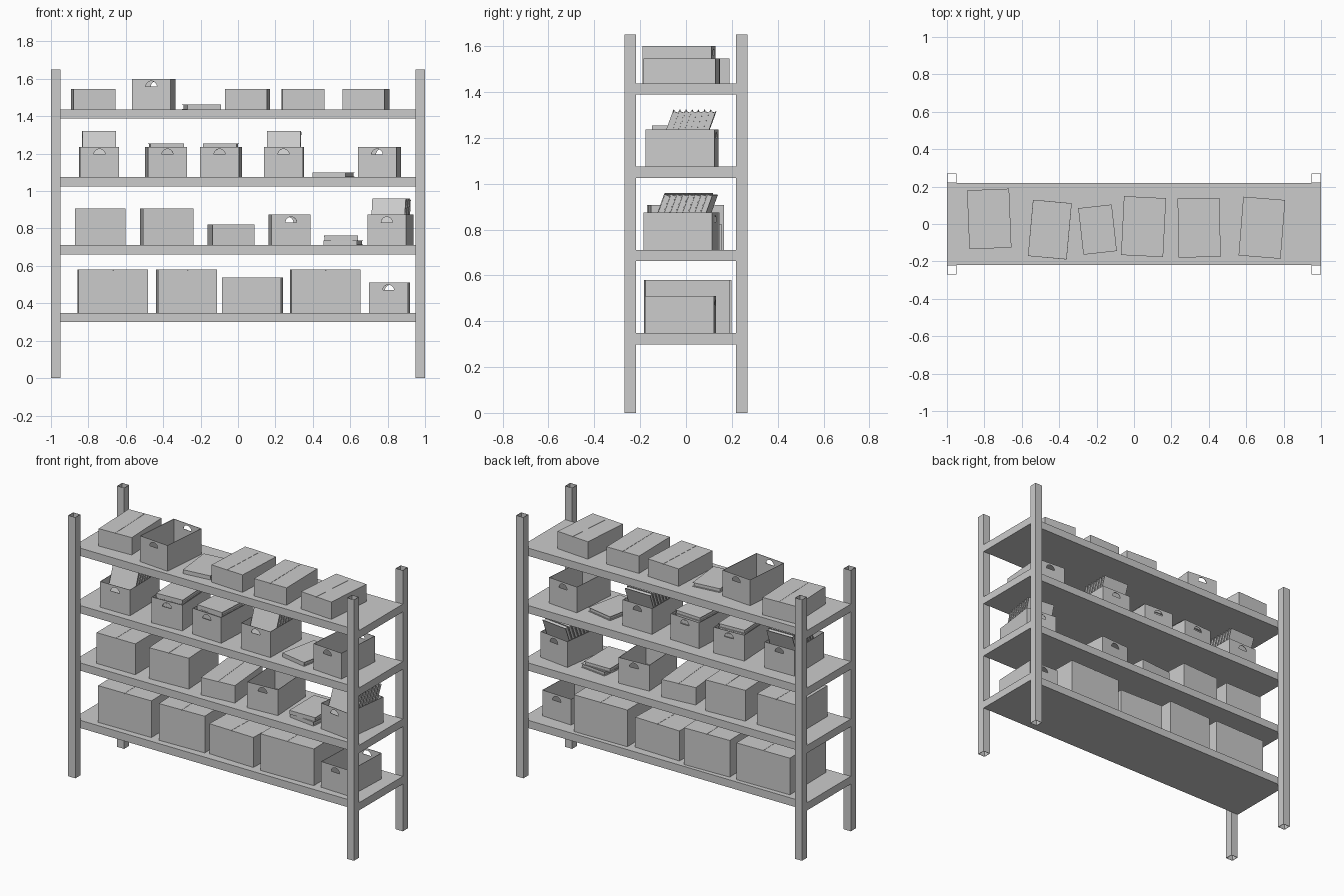
import bpy, bmesh
from math import sin, cos, pi, radians
from mathutils import Matrix, Vector

if "Cube" in bpy.data.objects:
    bpy.data.objects.remove(bpy.data.objects["Cube"])

COL = bpy.context.collection
SHELF_TOP = [0.348, 0.711, 1.074, 1.437]


def add_block(bm, x0, x1, y0, y1, z0, z1):
    m = Matrix.Translation(((x0 + x1) / 2, (y0 + y1) / 2, (z0 + z1) / 2))
    m = m @ Matrix.Diagonal((x1 - x0, y1 - y0, z1 - z0, 1))
    bmesh.ops.create_cube(bm, size=1, matrix=m)


def to_mesh(name, bm):
    bmesh.ops.recalc_face_normals(bm, faces=bm.faces)
    me = bpy.data.meshes.new(name)
    bm.to_mesh(me)
    bm.free()
    return me


def blocks_mesh(name, *blocks):
    bm = bmesh.new()
    for b in blocks:
        add_block(bm, *b)
    return to_mesh(name, bm)


def put(name, me, matrix=Matrix()):
    ob = bpy.data.objects.new(name, me)
    COL.objects.link(ob)
    ob.matrix_world = matrix
    return ob


def place(x, y, z, rot=0.0):
    return Matrix.Translation((x, y, z)) @ Matrix.Rotation(rot, 4, 'Z')


def tube_mesh(name, size, wall, height):
    # hollow square tube, open at both ends
    bm = bmesh.new()
    rings = []
    for r, z in ((size / 2, 0), (size / 2, height),
                 (size / 2 - wall, height), (size / 2 - wall, 0)):
        rings.append([bm.verts.new((sx * r, sy * r, z))
                      for sx, sy in ((-1, -1), (1, -1), (1, 1), (-1, 1))])
    for k in range(4):
        a, b = rings[k], rings[(k + 1) % 4]
        for i in range(4):
            j = (i + 1) % 4
            bm.faces.new((a[i], a[j], b[j], b[i]))
    return to_mesh(name, bm)


def open_box_mesh(w, d, h, t=0.004):
    # shell: pull the inset top face down, then cut hand holes front and back
    bm = bmesh.new()
    add_block(bm, -w / 2, w / 2, -d / 2, d / 2, 0, h)
    top = max(bm.faces, key=lambda f: f.calc_center_median().z)
    bmesh.ops.inset_region(bm, faces=[top], thickness=t)
    ext = bmesh.ops.extrude_discrete_faces(bm, faces=[top])['faces'][0]
    bmesh.ops.translate(bm, verts=ext.verts, vec=(0, 0, t - h))
    box = put("box_blank", to_mesh("box_blank", bm))

    bm = bmesh.new()
    base = h - 0.041
    prof = [bm.verts.new((0.03 * cos(pi * i / 12), -d, base + 0.029 * sin(pi * i / 12)))
            for i in range(13)]
    face = bm.faces.new(prof)
    ext = bmesh.ops.extrude_face_region(bm, geom=[face])['geom']
    bmesh.ops.translate(bm, verts=[v for v in ext if isinstance(v, bmesh.types.BMVert)],
                        vec=(0, 2 * d, 0))
    cutter = put("hole_cutter", to_mesh("hole_cutter", bm))
    cutter.hide_render = True

    mod = box.modifiers.new("holes", 'BOOLEAN')
    mod.object, mod.operation, mod.solver = cutter, 'DIFFERENCE', 'EXACT'
    dg = bpy.context.evaluated_depsgraph_get()
    me = bpy.data.meshes.new_from_object(box.evaluated_get(dg))
    me.name = "open_box"
    bpy.data.objects.remove(box)
    bpy.data.objects.remove(cutter)
    return me


def closed_box_mesh(w, d, h, t=0.004):
    # carton body with two top flaps meeting at a narrow seam
    g = 0.0008
    return blocks_mesh("closed_box",
                       (-w / 2, w / 2, -d / 2, d / 2, 0, h - t),
                       (-w / 2, -g, -d / 2, d / 2, h - t, h),
                       (g, w / 2, -d / 2, d / 2, h - t, h))


# frame: four hollow posts and four shelves
post = tube_mesh("post", 0.05, 0.002, 1.65)
for sx, side in ((-1, "left"), (1, "right")):
    for sy, end in ((-1, "front"), (1, "back")):
        put(f"{end}_{side}_post", post, place(sx * 0.975, sy * 0.244, 0))
shelf = blocks_mesh("shelf", (-1, 1, -0.219, 0.219, -0.049, 0))
for z in SHELF_TOP:
    put("shelf", shelf, place(0, 0, z))

# folder: two covers, front spine and recessed pages
FW, FD, FT = 0.18, 0.25, 0.025
c = 0.003
folder = blocks_mesh("folder",
                     (-FW / 2, FW / 2, -FD / 2, FD / 2, 0, c),
                     (-FW / 2, FW / 2, -FD / 2, FD / 2, FT - c, FT),
                     (-FW / 2, FW / 2, -FD / 2, -FD / 2 + c, c, FT - c),
                     (-FW / 2 + 0.006, FW / 2 - 0.006, -FD / 2 + c, FD / 2 - 0.006, c, FT - c))

# closed cartons: size -> (shelf, x, y, rotation)
cartons = {
    (0.225, 0.315, 0.11): [(3, -0.774, 0.027, 0.04), (3, 0.051, -0.014, -0.05),
                           (3, 0.348, -0.02, 0.015), (3, 0.684, -0.02, -0.08),
                           (1, -0.038, -0.01, 0.09)],
    (0.27, 0.32, 0.195): [(1, -0.736, -0.01, 0.005), (1, -0.38, 0.0, 0.05)],
    (0.37, 0.37, 0.232): [(0, -0.67, 0.005, 0.015), (0, 0.467, 0.005, 0.015)],
    (0.315, 0.37, 0.232): [(0, -0.275, 0.008, 0.03)],
    (0.315, 0.34, 0.19): [(0, 0.077, 0.0, -0.03)],
}
for size, spots in cartons.items():
    me = closed_box_mesh(*size)
    for level, x, y, rot in spots:
        put("closed_box", me, place(x, y, SHELF_TOP[level], rot))

# open boxes: (shelf, x, y, rotation, contents)
open_box = open_box_mesh(0.208, 0.302, 0.163)
open_spots = [(3, -0.45, -0.03, -0.09, None),
              (2, -0.743, -0.02, 0.015, "lean7"), (2, -0.385, -0.02, 0.05, "flat"),
              (2, -0.091, -0.02, -0.05, "flat"), (2, 0.246, -0.02, -0.015, "lean7"),
              (2, 0.756, -0.018, -0.08, None),
              (1, 0.275, -0.01, 0.06, None), (1, 0.815, -0.022, -0.13, "lean8"),
              (0, 0.81, -0.024, -0.04, None)]
for level, x, y, rot, load in open_spots:
    m = place(x, y, SHELF_TOP[level], rot)
    put("open_box", open_box, m)
    if load == "flat":          # pile of folders lying in the box
        for i in range(7):
            put("stacked_folder", folder, m @ Matrix.Translation((0, 0, 0.0045 + i * 0.0252)))
    elif load:                  # row of folders leaning back
        n = int(load[-1])
        for i in range(n):
            put("leaning_folder", folder,
                m @ Matrix.Translation((0, 0.108 - 0.0268 * i, 0.1225))
                @ Matrix.Rotation(radians(70), 4, 'X'))

# loose folders on the shelves
for level, x, y, lift, rot in [(3, -0.195, -0.03, 0, 0.11), (2, 0.511, -0.02, 0, -0.2),
                               (1, 0.563, -0.02, 0, -0.13), (1, 0.55, -0.02, FT + 0.0003, 0.01)]:
    put("loose_folder", folder, place(x, y, SHELF_TOP[level] + lift, rot))
